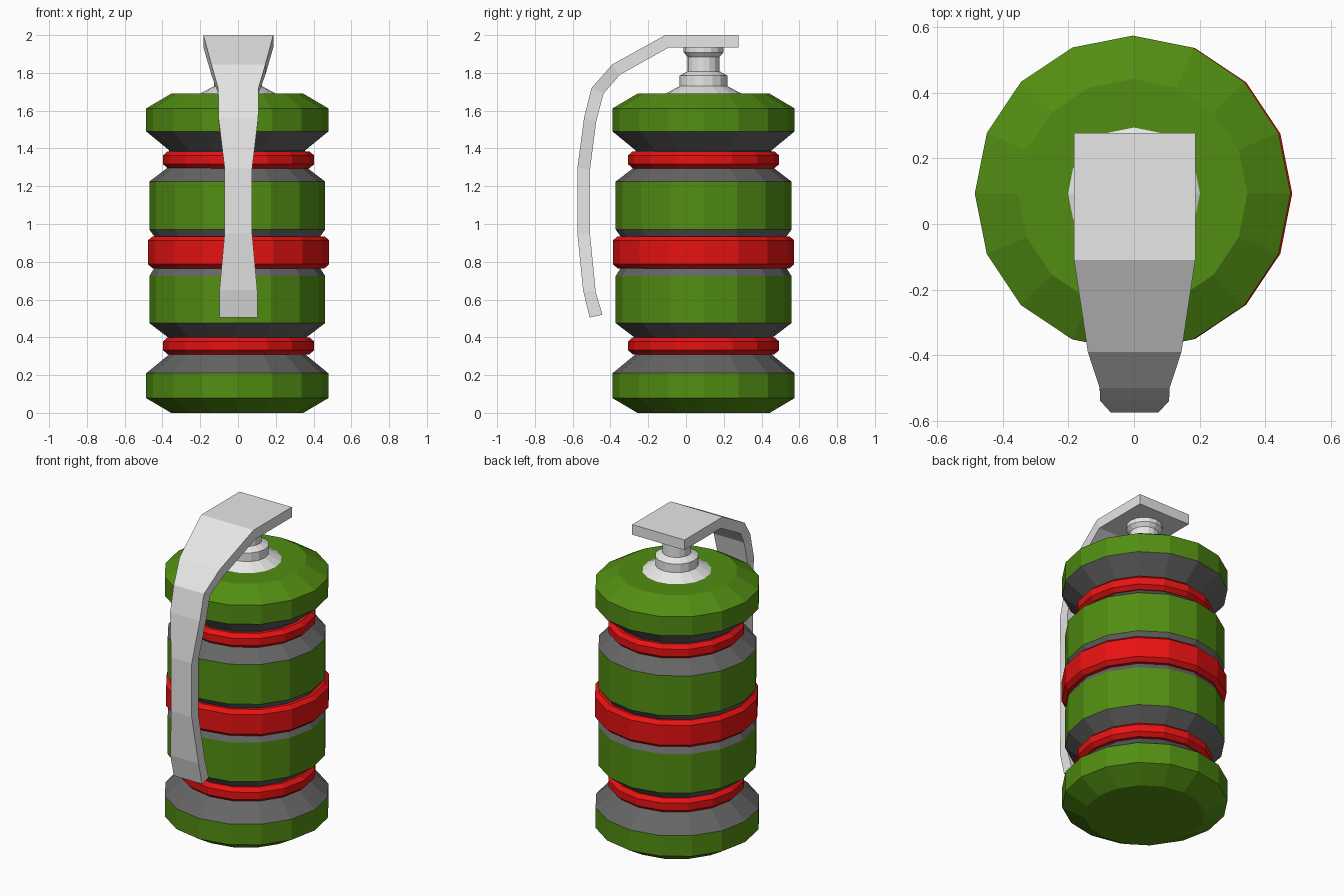
import bpy, bmesh, math

cube = bpy.data.objects.get("Cube")
if cube:
    bpy.data.objects.remove(cube, do_unlink=True)

SIDES = 16
AXIS_Y = 0.093


def material(name, rgb):
    m = bpy.data.materials.new(name)
    m.use_nodes = True
    m.diffuse_color = (*rgb, 1)
    m.node_tree.nodes["Principled BSDF"].inputs["Base Color"].default_value = (*rgb, 1)
    return m


green = material("olive green", (0.085, 0.27, 0.006))
grey = material("dark grey", (0.13, 0.13, 0.13))
red = material("bright red", (0.8, 0.006, 0.006))
silver = material("light silver", (0.8, 0.8, 0.8))


def finish(name, bm, mat):
    bmesh.ops.recalc_face_normals(bm, faces=bm.faces)
    mesh = bpy.data.meshes.new(name)
    bm.to_mesh(mesh)
    bm.free()
    mesh.materials.append(mat)
    ob = bpy.data.objects.new(name, mesh)
    bpy.context.collection.objects.link(ob)
    return ob


def bridge(bm, loops):
    """Skin a row of closed loops and cap both ends."""
    for a, b in zip(loops, loops[1:]):
        n = len(a)
        for i in range(n):
            j = (i + 1) % n
            bm.faces.new((a[i], a[j], b[j], b[i]))
    bm.faces.new(loops[0])
    bm.faces.new(loops[-1])


def lathe(name, profile, mat, x=-0.004):
    """Turn a (radius, height) profile about the body axis."""
    bm = bmesh.new()
    turns = [math.tau * i / SIDES for i in range(SIDES)]
    loops = [[bm.verts.new((x + r * math.cos(t), AXIS_Y + r * math.sin(t), z))
              for t in turns] for r, z in profile]
    bridge(bm, loops)
    return finish(name, bm, mat)


# Green end caps and barrel sections
lathe("bottom_cap", [(0.35, 0), (0.482, 0.078), (0.482, 0.21)], green)
lathe("lower_barrel", [(0.465, 0.475), (0.465, 0.725)], green)
lathe("upper_barrel", [(0.465, 0.97), (0.465, 1.225)], green)
lathe("top_cap", [(0.482, 1.49), (0.482, 1.612), (0.35, 1.69)], green)

# Grey grooves between the green sections
lathe("lower_groove", [(0.482, 0.21), (0.36, 0.31), (0.36, 0.395), (0.465, 0.475)], grey)
lathe("middle_groove", [(0.465, 0.725), (0.44, 0.765), (0.44, 0.935), (0.465, 0.97)], grey)
lathe("upper_groove", [(0.465, 1.225), (0.36, 1.305), (0.36, 1.39), (0.482, 1.49)], grey)

# Red bevelled bands
for name, radius, low, high in (("lower_band", 0.4, 0.31, 0.4),
                                ("middle_band", 0.48, 0.765, 0.935),
                                ("upper_band", 0.4, 1.295, 1.385)):
    lathe(name, [(radius - 0.025, low), (radius, low + 0.022),
                 (radius, high - 0.022), (radius - 0.025, high)], red, x=0.003)

# Silver neck with collar and flared top
lathe("neck", [(0.205, 1.688), (0.127, 1.73), (0.127, 1.785), (0.085, 1.808),
               (0.085, 1.885), (0.105, 1.908), (0.105, 1.94)], silver, x=0)

# Safety lever: outer y, outer z, inner y, inner z, half width
sections = [
    (0.277, 2.0, 0.277, 1.935, 0.185),
    (-0.11, 2.0, -0.09, 1.935, 0.185),
    (-0.39, 1.845, -0.35, 1.79, 0.143),
    (-0.5, 1.72, -0.437, 1.69, 0.107),
    (-0.54, 1.56, -0.475, 1.545, 0.105),
    (-0.575, 1.295, -0.508, 1.29, 0.073),
    (-0.575, 0.95, -0.508, 0.945, 0.073),
    (-0.545, 0.65, -0.478, 0.64, 0.1),
    (-0.51, 0.505, -0.442, 0.52, 0.1),
]
bm = bmesh.new()
loops = [[bm.verts.new((0.002 + x, y, z)) for x, y, z in
          ((-w, oy, oz), (w, oy, oz), (w, iy, iz), (-w, iy, iz))]
         for oy, oz, iy, iz, w in sections]
bridge(bm, loops)
finish("safety_lever", bm, silver)
